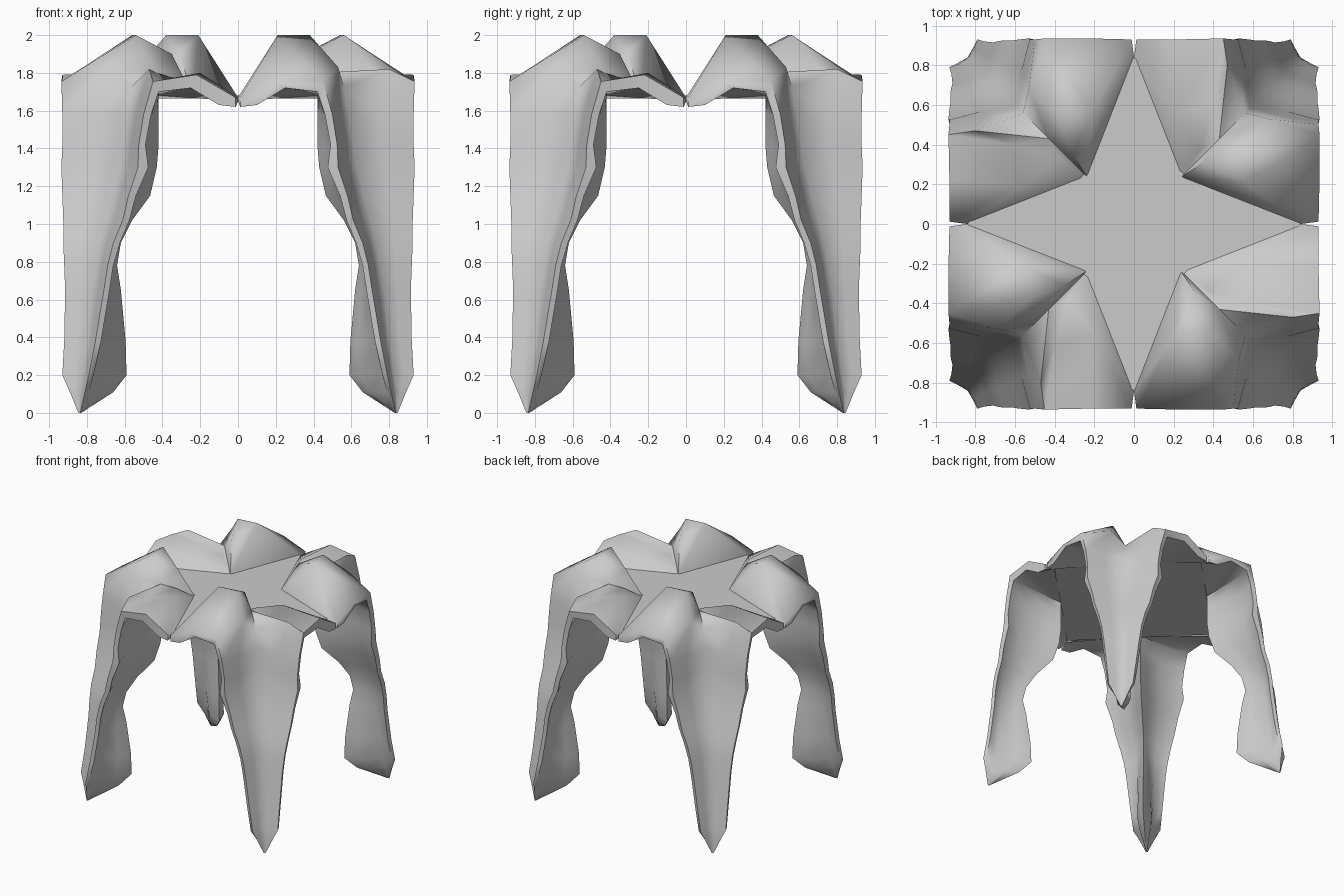
import bpy, bmesh, math
from mathutils import Matrix

if "Cube" in bpy.data.objects:
    bpy.data.objects.remove(bpy.data.objects["Cube"])

# Leg sections: z, inner tip a, outer rim r, corner groove g, inner spine i, outer reach o
SECTIONS = [
    (1.58, .46, .50, .585, .42, .93),
    (1.42, .49, .525, .61, .42, .93),
    (1.30, .475, .53, .63, .43, .935),
    (1.15, .54, .58, .665, .465, .93),
    (1.02, .575, .61, .70, .56, .925),
    (0.90, .625, .66, .73, .62, .925),
    (0.78, .66, .69, .75, .64, .92),
    (0.65, .68, .71, .77, .62, .915),
    (0.38, .725, .755, .80, .595, .92),
    (0.20, .765, .79, .825, .59, .93),
    (0.11, .80, .81, .835, .66, .89),
    (0.00, .83, .835, .84, .83, .845),
]

# Shoulder points of the two wings: edge, peak, shoulder, inner hump, groove wall
HIGH = dict(E=(.22, .935, 1.745), P=(.21, .56, 2.0), Q=(.38, .54, 2.0),
            H=(.31, .35, 1.90), W=(.53, .68, 1.83))
LOW = dict(E=(.22, .93, 1.79), P=(.20, .56, 1.80), Q=(.40, .60, 1.76),
           H=(.33, .37, 1.77), W=(.47, .80, 1.82))

# Points common to both wings (u along the side, v outwards)
COMMON = dict(
    T=(.012, .93, 1.67), S0=(0, .84, 1.67), S1=(.235, .235, 1.665), C=(.43, .43, 1.80),
    R=(.45, .935, 1.755), G=(.56, .56, 1.73), A=(.42, .92, 1.70), K=(.43, .80, 1.69),
    N=(.43, .56, 1.69), I=(.42, .42, 1.68), B0=(.012, .93, 1.62), B1=(.10, .93, 1.63),
    B2=(.25, .93, 1.72), D0=(0, .84, 1.65))

WING_FACES = ["T S0 P E", "S0 S1 P", "E P R", "P Q R", "R Q W", "S1 H P", "H Q P",
              "S1 C H", "H C Q", "Q C W", "C G W", "T B0 B1 E", "E B1 B2", "E B2 A R",
              "D0 B0 B1", "D0 B1 B2 I", "B2 A K N I", "T S0 D0 B0"]
LEG_RING = "G W R A K N I".split()


def section_points(z, a, r, g, i, o):
    """Half of a leg section, from the groove round to the inner spine."""
    w = ((r + g) / 2, (o + g) / 2)
    k = min(.045, (g - i) * .2)
    return [(g, g, z), (*w, z), (r, o, z), (a, o - .01, z), (w[0] - k, w[1] - k, z),
            (i + .2 * (g - i), i + .55 * (g - i), z), (i, i, z)]


def add_half(bm, wing, flip):
    """One wing of a leg; flip swaps it to the other side of the diagonal."""
    def vert(p):
        u, v, z = p
        return bm.verts.new((v, -u, z) if flip else (u, -v, z))

    pts = {k: vert(p) for k, p in {**COMMON, **wing}.items()}
    for names in WING_FACES:
        bm.faces.new([pts[n] for n in names.split()])
    rows = [[pts[n] for n in LEG_RING]]
    rows += [[vert(p) for p in section_points(*s)] for s in SECTIONS]
    for top, low in zip(rows, rows[1:]):
        for k in range(len(LEG_RING) - 1):
            bm.faces.new((top[k], top[k + 1], low[k + 1], low[k]))
    bm.faces.new(rows[-1])


def finish(bm, name, angle):
    mesh = bpy.data.meshes.new(name)
    bm.to_mesh(mesh)
    bm.free()
    ob = bpy.data.objects.new(name, mesh)
    bpy.context.collection.objects.link(ob)
    bpy.ops.object.select_all(action='DESELECT')
    ob.select_set(True)
    bpy.context.view_layer.objects.active = ob
    bpy.ops.object.shade_smooth_by_angle(angle=math.radians(angle))


# Four winged legs, each turned a quarter from the last
for n, name in enumerate(["front_right", "back_right", "back_left", "front_left"]):
    bm = bmesh.new()
    add_half(bm, HIGH, False)
    add_half(bm, LOW, True)
    bmesh.ops.remove_doubles(bm, verts=bm.verts, dist=.0005)
    bmesh.ops.recalc_face_normals(bm, faces=bm.faces)
    bmesh.ops.rotate(bm, verts=bm.verts, matrix=Matrix.Rotation(n * math.pi / 2, 3, 'Z'))
    finish(bm, name + "_leg", 70)

# Diamond-shaped top slab between the legs, corners on the axes
bm = bmesh.new()
bmesh.ops.create_cone(bm, cap_ends=True, segments=4, radius1=.84, radius2=.84, depth=.015,
                      matrix=Matrix.Translation((0, 0, 1.672)))
v = bm.verts[:][0].co
bmesh.ops.rotate(bm, verts=bm.verts, matrix=Matrix.Rotation(-math.atan2(v.y, v.x), 3, 'Z'))
finish(bm, "top_slab", 30)
